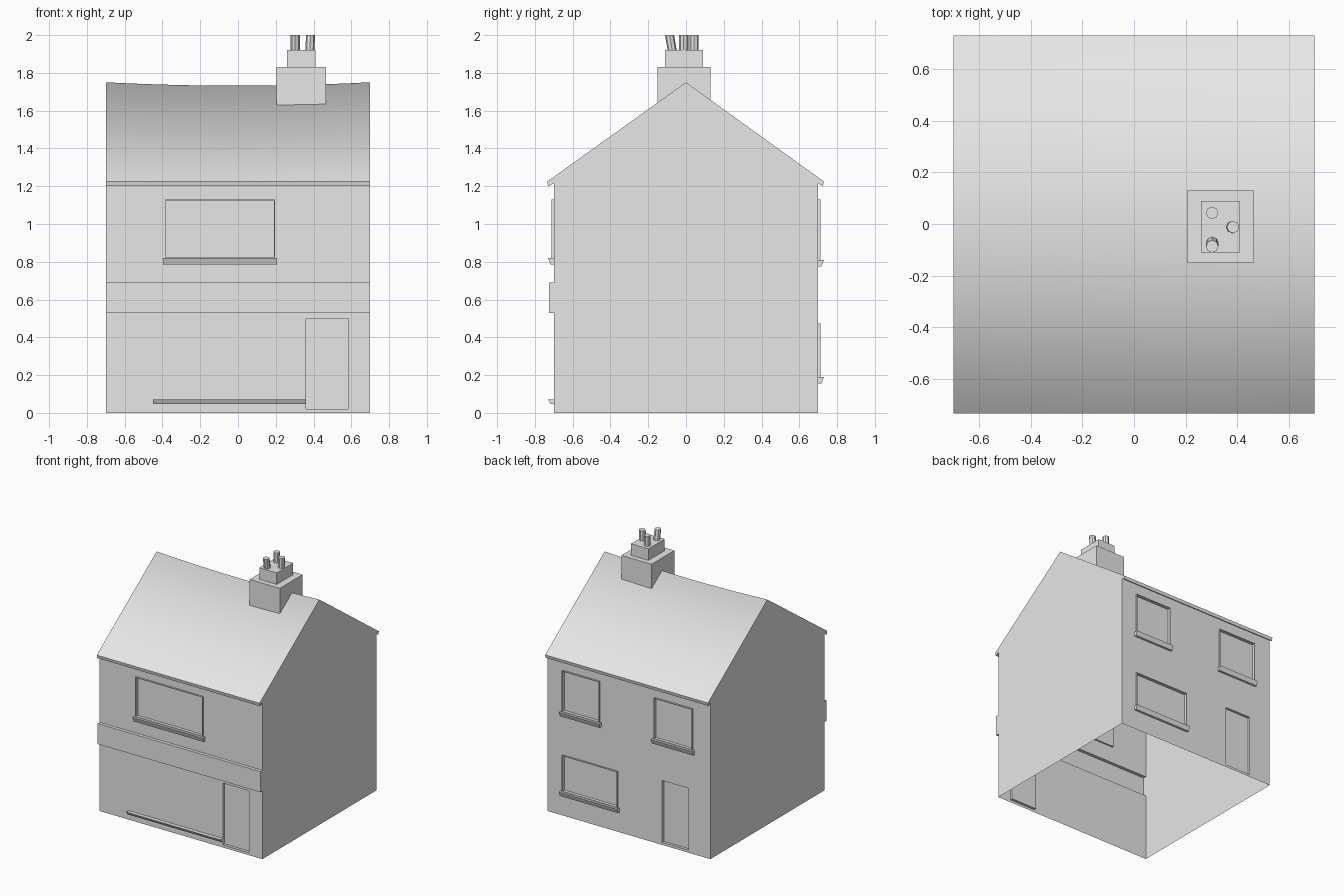
import bpy, bmesh, math
from mathutils import Vector

cube = bpy.data.objects.get("Cube")
if cube:
    bpy.data.objects.remove(cube, do_unlink=True)

grey = bpy.data.materials.new("plain_grey")
grey.use_nodes = True
grey.diffuse_color = (0.8, 0.8, 0.8, 1)
grey.node_tree.nodes["Principled BSDF"].inputs["Base Color"].default_value = (0.8, 0.8, 0.8, 1)


def finish(name, bm):
    bmesh.ops.recalc_face_normals(bm, faces=bm.faces)
    mesh = bpy.data.meshes.new(name)
    bm.to_mesh(mesh)
    bm.free()
    mesh.materials.append(grey)
    obj = bpy.data.objects.new(name, mesh)
    bpy.context.collection.objects.link(obj)
    return obj


def add_box(bm, lo, hi):
    lo, hi = Vector(lo), Vector(hi)
    verts = bmesh.ops.create_cube(bm, size=1)["verts"]
    for v in verts:
        v.co = (lo + hi) / 2 + v.co * (hi - lo)
    return verts


def box(name, lo, hi):
    bm = bmesh.new()
    add_box(bm, lo, hi)
    return finish(name, bm)


HALF = 0.70      # half width of the house, and the wall planes in y
RIDGE = 1.75

# House shell: side profile swept along x, with a sagging ridge
profile = [(-HALF, 0), (-HALF, 0.53), (-0.725, 0.53), (-0.725, 0.69), (-HALF, 0.69),
           (-HALF, 1.215), (-0.73, 1.2), (-0.735, 1.225), (0, RIDGE),
           (0.73, 1.225), (0.725, 1.2), (HALF, 1.215), (HALF, 0)]
bm = bmesh.new()
rings = []
STEPS = 10
for i in range(STEPS + 1):
    x = HALF * (2 * i / STEPS - 1)
    sag = 0.018 * (1 - (x / HALF) ** 2)
    rings.append([bm.verts.new((x, y, z - (sag if z == RIDGE else 0))) for y, z in profile])
count = len(profile)
for a, b in zip(rings, rings[1:]):
    for j in range(count):
        k = (j + 1) % count
        bm.faces.new((a[j], a[k], b[k], b[j]))
bm.faces.new(rings[0])
bm.faces.new(rings[-1])
bmesh.ops.dissolve_limit(bm, angle_limit=0.001, verts=bm.verts, edges=bm.edges)
house = finish("house_shell", bm)

# Openings: name, wall side (-1 front, 1 back), x range, z range, recess depth
windows = [("front_window", -1, -0.385, 0.195, 0.82, 1.13),
           ("back_left_window", 1, 0.25, 0.57, 0.81, 1.13),
           ("back_right_window", 1, -0.55, -0.22, 0.81, 1.13),
           ("back_lower_window", 1, 0.095, 0.57, 0.19, 0.472)]
doors = [("front_door", -1, 0.36, 0.585, 0.02, 0.5),
         ("back_door", 1, -0.51, -0.285, 0.02, 0.5)]

# Shallow recesses cut into the walls
bm = bmesh.new()
for openings, depth in ((windows, 0.012), (doors, 0.02)):
    for name, side, x0, x1, z0, z1 in openings:
        ys = sorted((side * (HALF - depth), side * (HALF + 0.015)))
        add_box(bm, (x0, ys[0], z0), (x1, ys[1], z1))
cutter = finish("recess_cutter", bm)
cutter.hide_render = True
mod = house.modifiers.new("recesses", 'BOOLEAN')
mod.operation = 'DIFFERENCE'
mod.solver = 'EXACT'
mod.object = cutter
bpy.context.view_layer.objects.active = house
bpy.ops.object.modifier_apply(modifier=mod.name)
bpy.data.objects.remove(cutter, do_unlink=True)

# Open underside, and a roof shaded smoothly over the ridge
bm = bmesh.new()
bm.from_mesh(house.data)
bm.normal_update()
under = [f for f in bm.faces if f.normal.z < -0.9 and f.calc_center_median().z < 0.005]
bmesh.ops.delete(bm, geom=under, context='FACES')
for f in bm.faces:
    f.smooth = f.normal.z > 0.5 and f.calc_center_median().z > 1.22
for e in bm.edges:
    e.smooth = all(f.smooth for f in e.link_faces)
bm.to_mesh(house.data)
bm.free()


# Sills lean outwards towards the top
def sill(name, side, x0, x1, z0, z1):
    bm = bmesh.new()
    ys = sorted((side * HALF, side * 0.73))
    for v in add_box(bm, (x0, ys[0], z0), (x1, ys[1], z1)):
        if v.co.z < (z0 + z1) / 2 and abs(v.co.y) > 0.715:
            v.co.y = side * 0.717
    return finish(name, bm)


# Thin raised frame round each window
RIM = 0.005
for name, side, x0, x1, z0, z1 in windows:
    ys = sorted((side * (HALF - 0.012), side * (HALF + 0.012)))
    bm = bmesh.new()
    for a0, a1, b0, b1 in ((x0, x0 + RIM, z0, z1), (x1 - RIM, x1, z0, z1),
                           (x0 + RIM, x1 - RIM, z1 - RIM, z1), (x0 + RIM, x1 - RIM, z0, z0 + RIM)):
        add_box(bm, (a0, ys[0], b0), (a1, ys[1], b1))
    finish(name + "_frame", bm)
    sill(name + "_sill", side, x0 - 0.012, x1 + 0.012, z0 - 0.035, z0)
sill("shop_sill", -1, -0.45, 0.36, 0.048, 0.07)

# Stepped chimney
box("chimney_base", (0.205, -0.15, 1.63), (0.465, 0.13, 1.832))
box("chimney_top", (0.26, -0.11, 1.82), (0.41, 0.09, 1.922))

# Chimney pots, slightly crooked
pots = [("front_pot", 0.303, -0.07, 0, -0.017),
        ("middle_pot", 0.38, -0.012, 0.004, 0),
        ("back_pot", 0.303, 0.043, 0, 0)]
for name, x, y, dx, dy in pots:
    bm = bmesh.new()
    verts = bmesh.ops.create_cone(bm, cap_ends=True, segments=8, radius1=0.024,
                                  radius2=0.024, depth=0.1)["verts"]
    for v in verts:
        top = v.co.z > 0
        v.co += Vector((x + dx * top, y + dy * top, 1.95))
    finish(name, bm)
